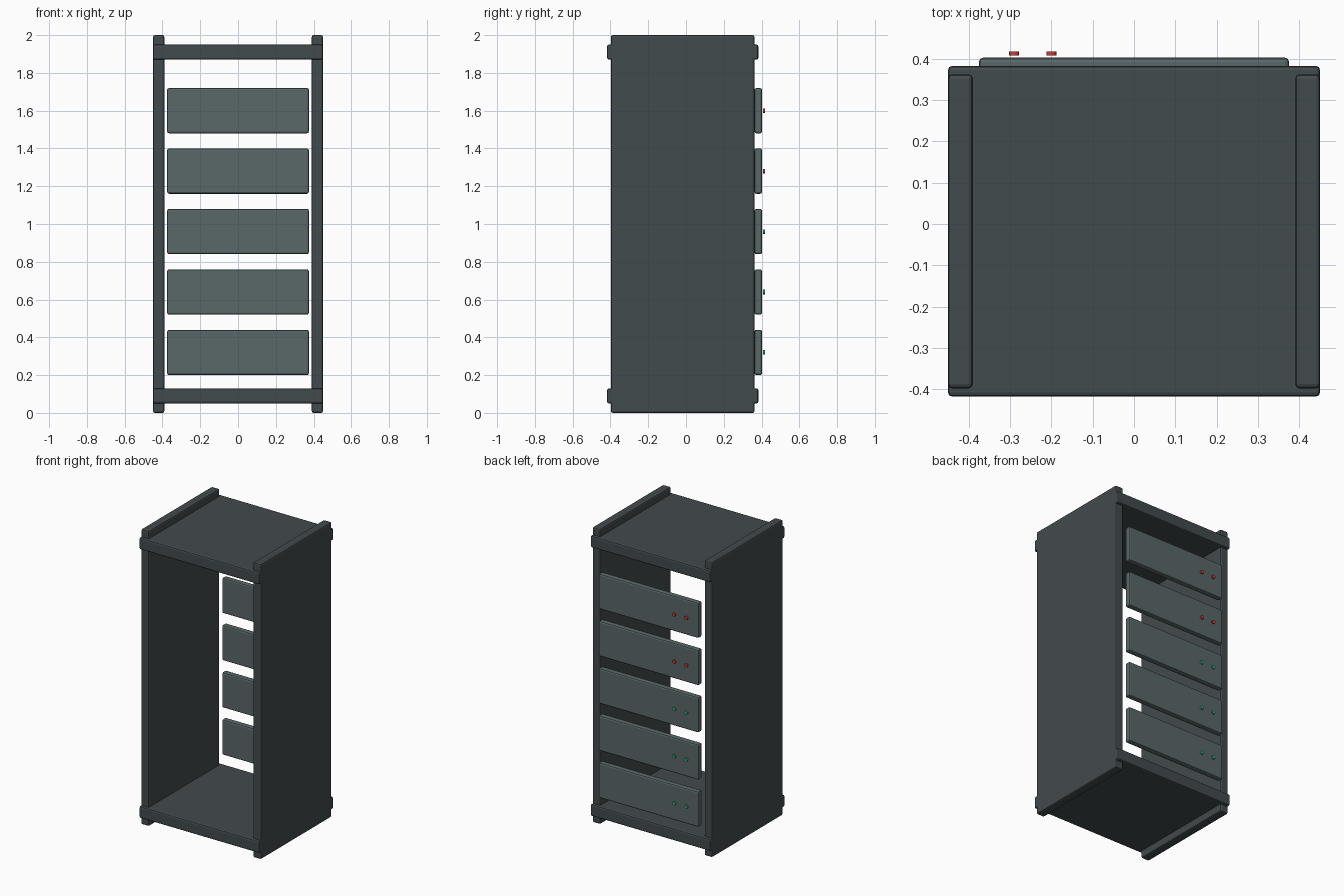
import bpy
import math

if "Cube" in bpy.data.objects:
    bpy.data.objects.remove(bpy.data.objects["Cube"])


def material(name, rgb):
    m = bpy.data.materials.new(name)
    m.diffuse_color = (*rgb, 1)
    m.use_nodes = True
    m.node_tree.nodes["Principled BSDF"].inputs["Base Color"].default_value = m.diffuse_color
    return m


frame_mat = material("frame_dark", (0.055, 0.07, 0.075))
unit_mat = material("unit_grey", (0.10, 0.135, 0.14))
red_mat = material("light_red", (0.6, 0.05, 0.03))
green_mat = material("light_green", (0.03, 0.4, 0.2))


def box(name, center, size, mat, bevel=0.01):
    bpy.ops.mesh.primitive_cube_add(size=1, location=center)
    ob = bpy.context.object
    ob.name = name
    ob.scale = size
    bpy.ops.object.transform_apply(location=False, rotation=False, scale=True)
    mod = ob.modifiers.new("rounded_edges", 'BEVEL')
    mod.width = bevel
    mod.segments = 2
    ob.data.materials.append(mat)
    return ob


def light(name, center, mat):
    bpy.ops.mesh.primitive_cylinder_add(vertices=16, radius=0.012, depth=0.01,
                                        location=center,
                                        rotation=(math.pi / 2, 0, 0))
    ob = bpy.context.object
    ob.name = name
    ob.data.materials.append(mat)
    bpy.ops.object.shade_smooth_by_angle()


OFF = -0.0175  # centres the overall depth on y = 0

# Side panels
for side, x in (("left", -0.42), ("right", 0.42)):
    box(side + "_panel", (x, OFF, 1.0), (0.06, 0.76, 2.0), frame_mat)

# Top and bottom plates, slightly deeper than the sides
for name, z in (("bottom_plate", 0.09), ("top_plate", 1.91)):
    box(name, (0, OFF, z), (0.9, 0.8, 0.08), frame_mat)

# Rack unit fronts, each with two status lights floating just off the face
for i in range(5):
    z = 0.32 * (i + 1)
    box(f"rack_unit_{i + 1}", (0, 0.40 + OFF, z), (0.75, 0.04, 0.24), unit_mat)
    for j, x in enumerate((-0.29, -0.20)):
        light(f"status_light_{i + 1}_{j + 1}", (x, 0.43 + OFF, z),
              red_mat if i > 2 else green_mat)
